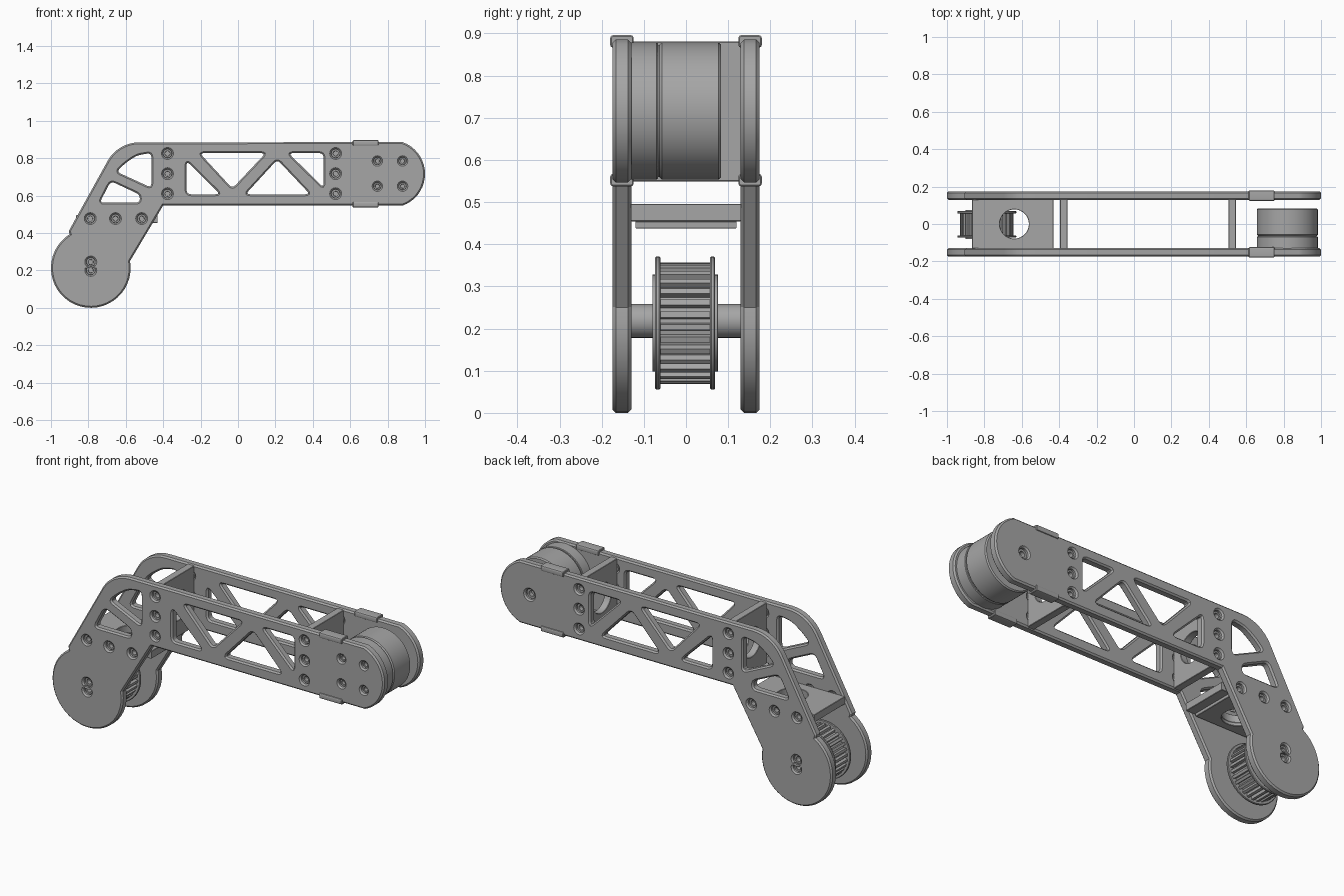
import bpy
from math import sin, cos, pi, radians
from mathutils import Vector

cube = bpy.data.objects.get("Cube")
if cube:
    bpy.data.objects.remove(cube)

grey = bpy.data.materials.new("machined grey")
grey.use_nodes = True
grey.diffuse_color = (0.38, 0.38, 0.38, 1)
grey.node_tree.nodes["Principled BSDF"].inputs["Base Color"].default_value = grey.diffuse_color

SIDE = (pi / 2, 0, 0)           # sheet lies in XZ, thickness along Y
ACROSS = (pi / 2, 0, pi / 2)    # sheet lies in YZ, thickness along X
FLAT = (0, 0, 0)                # sheet lies in XY, thickness along Z


def arc(cx, cy, r, start, end, steps):
    angles = [radians(start + (end - start) * i / steps) for i in range(steps + 1)]
    return [(cx + r * cos(a), cy + r * sin(a)) for a in angles]


def circle(cx, cy, r, steps=24):
    return arc(cx, cy, r, 0, 360, steps)[:-1]


def rect(x0, x1, y0, y1):
    return [(x0, y0), (x1, y0), (x1, y1), (x0, y1)]


def rounded(points, cut=0.025, steps=4):
    """Round every corner of a polygon with a small curve."""
    result = []
    for i, point in enumerate(points):
        p = Vector(point)
        before, after = Vector(points[i - 1]) - p, Vector(points[(i + 1) % len(points)]) - p
        a = p + before.normalized() * min(cut, before.length * 0.45)
        b = p + after.normalized() * min(cut, after.length * 0.45)
        for k in range(steps + 1):
            t = k / steps
            result.append(tuple(a * (1 - t) ** 2 + p * 2 * t * (1 - t) + b * t * t))
    return result


def sheet(name, loops, thickness, location, rotation, chamfer=0.004):
    """Chamfered solid from an outline and any holes inside it."""
    curve = bpy.data.curves.new(name, "CURVE")
    curve.dimensions = "2D"
    curve.fill_mode = "BOTH"
    curve.extrude = thickness / 2 - chamfer
    curve.bevel_depth = chamfer
    curve.bevel_resolution = 0
    curve.offset = -chamfer
    for loop in loops:
        spline = curve.splines.new("POLY")
        spline.points.add(len(loop) - 1)
        spline.use_cyclic_u = True
        for point, (x, y) in zip(spline.points, loop):
            point.co = (x, y, 0, 1)
    temp = bpy.data.objects.new(name + " curve", curve)
    bpy.context.collection.objects.link(temp)
    graph = bpy.context.evaluated_depsgraph_get()
    mesh = bpy.data.meshes.new_from_object(temp.evaluated_get(graph))
    bpy.data.objects.remove(temp)
    obj = bpy.data.objects.new(name, mesh)
    bpy.context.collection.objects.link(obj)
    obj.location, obj.rotation_euler = location, rotation
    mesh.materials.clear()
    mesh.materials.append(grey)
    bpy.ops.object.select_all(action="DESELECT")
    obj.select_set(True)
    bpy.context.view_layer.objects.active = obj
    bpy.ops.object.shade_smooth_by_angle(angle=radians(25))
    return obj


def disc(name, center, r, y0, y1, chamfer=0.004, steps=48):
    return sheet(name, [circle(0, 0, r, steps)], y1 - y0,
                 (center[0], (y0 + y1) / 2, center[1]), SIDE, chamfer)


LOWER = (-0.787, 0.213)   # lower joint axis
UPPER = (0.82, 0.716)     # motor axis

# Side plate outline: motor end, top corner, lower joint, inner elbow
outline = (arc(*UPPER, 0.18, -70, 70, 18)
           + arc(-0.527, 0.69, 0.195, 90, 150, 8)
           + [(-0.905, 0.41)]
           + arc(*LOWER, 0.213, 122, 370, 30)
           + [(-0.40, 0.547)])

# Truss windows
windows = [rounded(w) for w in (
    [(-0.463, 0.828), (-0.54, 0.815), (-0.60, 0.775), (-0.65, 0.728), (-0.463, 0.642)],
    [(-0.68, 0.677), (-0.525, 0.605), (-0.525, 0.562), (-0.74, 0.562)],
    [(-0.275, 0.785), (-0.275, 0.607), (-0.095, 0.607)],
    [(-0.205, 0.827), (0.148, 0.827), (-0.03, 0.638)],
    [(0.21, 0.792), (0.385, 0.607), (0.04, 0.607)],
    [(0.27, 0.827), (0.457, 0.827), (0.457, 0.642)])]

# Bolt positions, shared by both plates, then those of each motor end
shared = [(x, z) for x in (-0.377, 0.522) for z in (0.61, 0.717, 0.825)]
shared += [(x, 0.477) for x in (-0.79, -0.655, -0.515)]
shared += [(LOWER[0], z) for z in (0.2, 0.245)]
motor_bolts = [(x, z) for x in (0.745, 0.88) for z in (0.65, 0.785)]

for label, side, extra in (("front", -1, motor_bolts), ("back", 1, [UPPER])):
    bolts = [(b, 0.024) for b in shared]
    bolts += [(b, 0.020 if label == "front" else 0.028) for b in extra]
    holes = [circle(*b, r, 16) for b, r in bolts]
    sheet(label + "_side_plate", [outline] + windows + holes, 0.045,
          (0, side * 0.152, 0), SIDE, 0.008)
    # Recessed collars inside the bolt holes
    for i, (b, r) in enumerate(bolts):
        sheet(f"{label}_bolt_collar_{i}", [circle(0, 0, r, 16), circle(0, 0, r * 0.55, 12)],
              0.025, (b[0], side * 0.144, b[1]), SIDE, 0.001)
    # Clips on the plate edges beside the motor
    for end, z in (("upper", 0.881), ("lower", 0.552)):
        sheet(f"{label}_{end}_clip", [rounded(rect(-0.028, 0.028, -0.015, 0.015), 0.009)],
              0.137, (0.682, side * 0.152, z), ACROSS, 0.003)

# Upright ribs between the plates, each with a round opening
for name, x in (("elbow_rib", -0.375), ("motor_rib", 0.525)):
    sheet(name, [rect(-0.131, 0.131, 0.549, 0.881), circle(0, 0.715, 0.08, 32)],
          0.04, (x, 0, 0), ACROSS, 0.002)

# Level brace above the lower joint
opening = circle(-0.64, 0, 0.078, 32)
sheet("lower_brace", [rect(-0.865, -0.43, -0.131, 0.131), opening], 0.042,
      (0, 0, 0.475), FLAT, 0.002)
sheet("brace_pad", [rect(-0.80, -0.48, -0.12, 0.12), opening], 0.018,
      (0, 0, 0.446), FLAT, 0.002)

# Motor: mounting half, recessed seam, rotating half
disc("motor_base", UPPER, 0.163, -0.137, -0.067, 0.003, 64)
disc("motor_seam", UPPER, 0.157, -0.07, -0.06, 0.001, 64)
disc("motor_rotor", UPPER, 0.163, -0.063, 0.083, 0.006, 64)

# Toothed pulley with flanges, collars and axle
TEETH = 30
profile = []
for i in range(TEETH):
    for part, r in ((0.0, 0.128), (0.35, 0.128), (0.45, 0.144), (0.9, 0.144)):
        a = 2 * pi * (i + part) / TEETH
        profile.append((r * cos(a), r * sin(a)))
sheet("pulley_teeth", [profile], 0.124, (LOWER[0], -0.002, LOWER[1]), SIDE, 0.001)
for label, y in (("front", -0.067), ("back", 0.063)):
    disc(label + "_pulley_flange", LOWER, 0.158, y - 0.006, y + 0.006, 0.003)
    outer = y + (-0.009 if y < 0 else 0.009)
    disc(label + "_pulley_collar", LOWER, 0.115, outer - 0.004, outer + 0.004, 0.001)
disc("axle", (LOWER[0], 0.218), 0.04, -0.132, 0.132, 0.001, 32)
